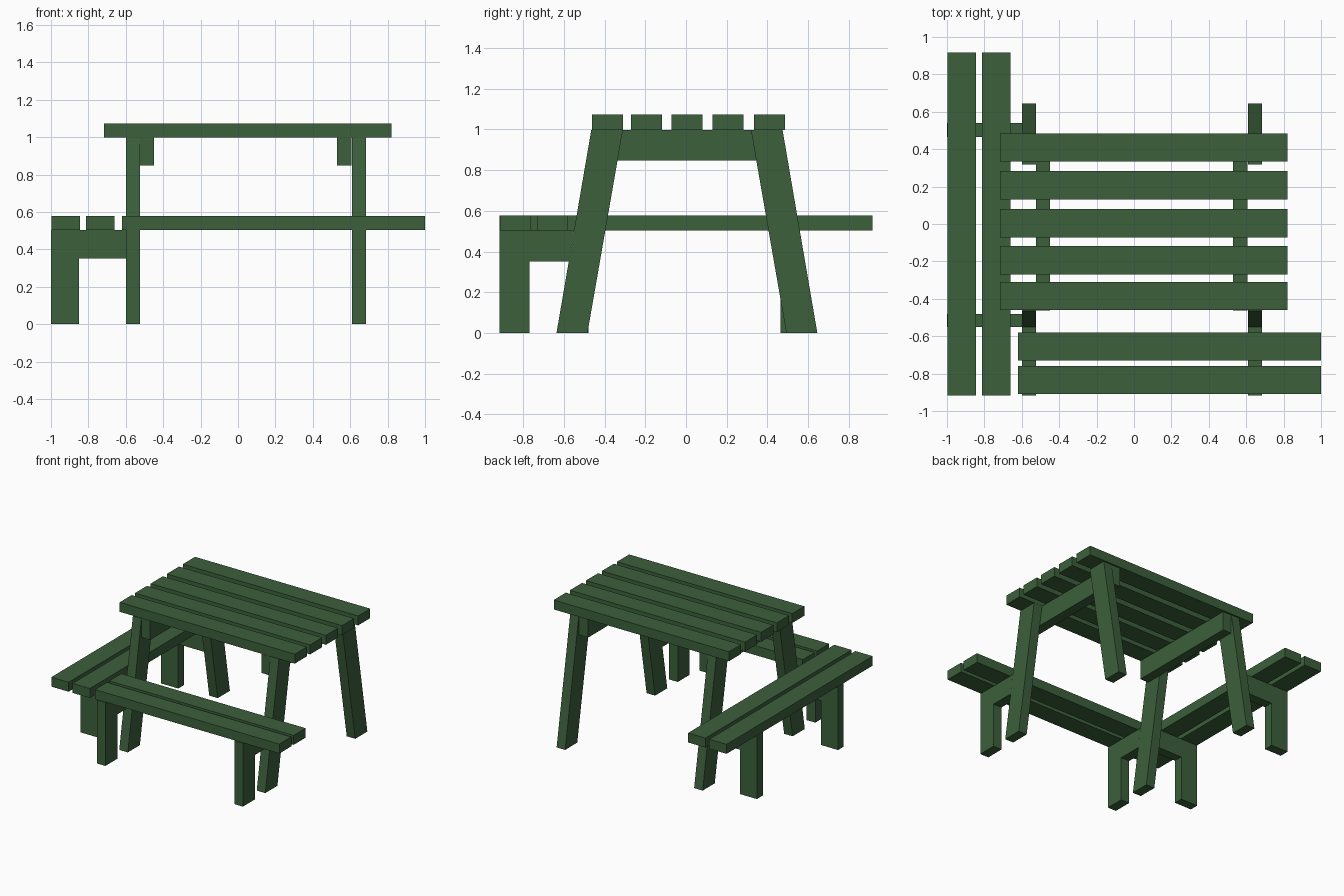
import bpy, bmesh

if "Cube" in bpy.data.objects:
    bpy.data.objects.remove(bpy.data.objects["Cube"])

green = bpy.data.materials.new("green_paint")
green.diffuse_color = (0.045, 0.115, 0.045, 1)
green.use_nodes = True
green.node_tree.nodes["Principled BSDF"].inputs["Base Color"].default_value = green.diffuse_color


def prism(name, profile, axis, a, b):
    """Extrude a closed 2D profile along x (profile is y,z) or y (profile is x,z)."""
    def place(p, t):
        return (t, p[0], p[1]) if axis == 'x' else (p[0], t, p[1])
    bm = bmesh.new()
    lo = [bm.verts.new(place(p, a)) for p in profile]
    hi = [bm.verts.new(place(p, b)) for p in profile]
    n = len(profile)
    bm.faces.new(lo)
    bm.faces.new(hi)
    for i in range(n):
        j = (i + 1) % n
        bm.faces.new((lo[i], lo[j], hi[j], hi[i]))
    bmesh.ops.recalc_face_normals(bm, faces=bm.faces)
    mesh = bpy.data.meshes.new(name)
    bm.to_mesh(mesh)
    bm.free()
    mesh.materials.append(green)
    ob = bpy.data.objects.new(name, mesh)
    bpy.context.collection.objects.link(ob)
    return ob


def box(name, x0, x1, y0, y1, z0, z1):
    return prism(name, [(y0, z0), (y1, z0), (y1, z1), (y0, z1)], 'x', x0, x1)


# Table top planks
for y in (-0.385, -0.193, 0.005, 0.207, 0.409):
    box("table_plank", -0.717, 0.822, y - 0.076, y + 0.076, 0.998, 1.073)

# Front bench planks
for y in (-0.835, -0.654):
    box("front_bench_plank", -0.62, 1.0, y - 0.075, y + 0.075, 0.503, 0.578)

# Left bench planks
for x in (-0.922, -0.736):
    box("left_bench_plank", x - 0.076, x + 0.076, -0.917, 0.917, 0.503, 0.578)

# Two end frames: slanted legs and front bench supports
for x0, x1 in ((-0.598, -0.523), (0.61, 0.685)):
    prism("front_leg", [(-0.636, 0), (-0.484, 0), (-0.31, 0.998), (-0.465, 0.998)], 'x', x0, x1)
    prism("back_leg", [(0.645, 0), (0.493, 0), (0.319, 0.998), (0.474, 0.998)], 'x', x0, x1)
    prism("front_bench_support",
          [(-0.917, 0), (-0.768, 0), (-0.768, 0.352), (-0.576, 0.352),
           (-0.55, 0.503), (-0.917, 0.503)], 'x', x0, x1)

# Cross beams under the table top, on the inner side of the legs
for x0, x1 in ((-0.523, -0.448), (0.53, 0.608)):
    box("table_cross_beam", x0, x1, -0.463, 0.472, 0.847, 0.998)

# Left bench supports
for y0, y1 in ((-0.551, -0.48), (0.464, 0.539)):
    prism("left_bench_support",
          [(-1.0, 0), (-0.85, 0), (-0.85, 0.352), (-0.598, 0.352),
           (-0.598, 0.503), (-1.0, 0.503)], 'y', y0, y1)
